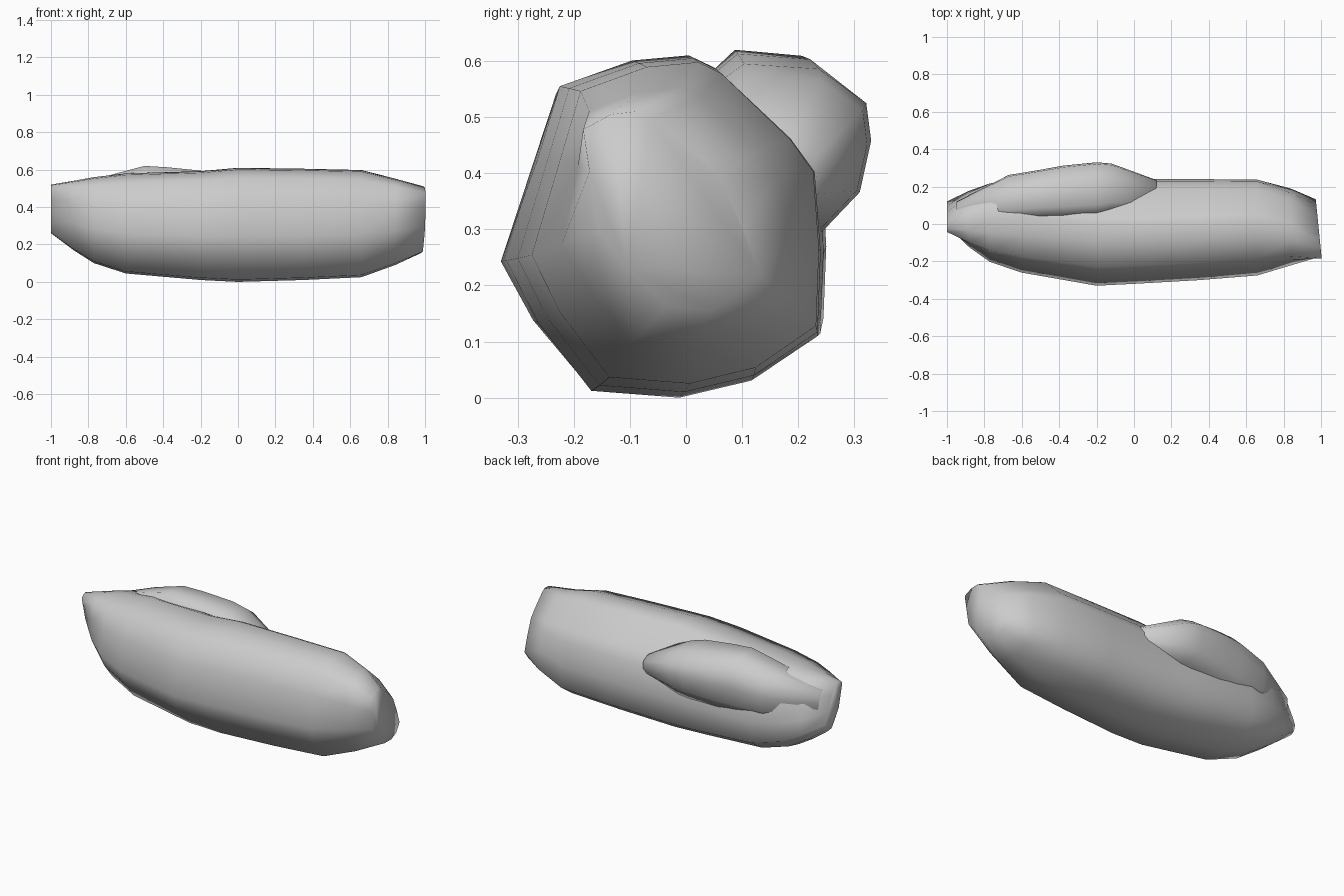
import bpy, bmesh

grey = bpy.data.materials.new("stone grey")
grey.diffuse_color = (0.6, 0.6, 0.6, 1)


def loft(name, profile, sections):
    """Loft a unit profile through sections (x, y0, y1, z0, z1, fill, skew, tilt).
    fill squares off the upper back corner, skew leans the top forward, tilt slants x by y."""
    bm = bmesh.new()
    rings = []
    for x, y0, y1, z0, z1, fill, skew, tilt in sections:
        ring = []
        for u, v in profile:
            if u > 0.6 and v > 0.5:
                u, v = u + fill * (1 - u) * 0.5, v + fill * (1 - v) * 0.5
            y = y0 + (y1 - y0) * u + skew * (0.5 - v)
            ring.append(bm.verts.new((x + tilt * y, y, z0 + (z1 - z0) * v)))
        rings.append(ring)
    n = len(profile)
    for a, b in zip(rings, rings[1:]):
        for i in range(n):
            j = (i + 1) % n
            bm.faces.new((a[i], a[j], b[j], b[i]))
    bm.faces.new(rings[0])
    bm.faces.new(rings[-1])
    bmesh.ops.recalc_face_normals(bm, faces=bm.faces)
    for f in bm.faces:
        f.smooth = True
    me = bpy.data.meshes.new(name)
    bm.to_mesh(me)
    bm.free()
    me.materials.append(grey)
    ob = bpy.data.objects.new(name, me)
    bpy.context.collection.objects.link(ob)
    return ob


# Main rock body: rounded profile with a bevelled upper back corner
body_profile = [(0.17, 0.91), (0.40, 0.985), (0.58, 1.0), (0.66, 0.965),
                (0.90, 0.76), (0.98, 0.66), (1.0, 0.42), (0.99, 0.18),
                (0.78, 0.05), (0.55, 0.0), (0.27, 0.02),
                (0.10, 0.22), (0.0, 0.40), (0.10, 0.70)]
loft("rock_body", body_profile, [
    (-1.0, -0.02, 0.09, 0.26, 0.52, 0.5, 0.10, 0),
    (-0.88, -0.13, 0.165, 0.17, 0.54, 0.6, 0.05, 0),
    (-0.77, -0.205, 0.215, 0.10, 0.56, 0.6, 0.02, 0),
    (-0.60, -0.26, 0.25, 0.045, 0.58, 0.3, 0, 0),
    (-0.20, -0.33, 0.245, 0.01, 0.592, 0, 0, 0),
    (0.0, -0.32, 0.24, 0.0, 0.61, 0, 0, 0),
    (0.35, -0.30, 0.24, 0.01, 0.605, 0, 0, 0),
    (0.66, -0.275, 0.237, 0.025, 0.598, 0, 0, 0),
    (0.84, -0.225, 0.18, 0.09, 0.552, 0, 0.04, 0),
    (0.985, -0.17, 0.09, 0.155, 0.51, 0, 0.14, -0.1),
])

# Raised lobe on the upper back, left half, blending into the narrow end
lobe_profile = [(0.0, 0.85), (0.22, 1.0), (0.68, 0.97), (0.97, 0.77),
                (1.0, 0.55), (0.93, 0.25), (0.68, 0.0), (0.0, 0.2)]
loft("rock_lobe", lobe_profile, [
    (-0.95, 0.02, 0.12, 0.33, 0.49, 0, 0, 0),
    (-0.67, 0.02, 0.262, 0.27, 0.575, 0, 0, 0),
    (-0.50, 0.03, 0.29, 0.26, 0.62, 0, 0, 0),
    (-0.38, 0.03, 0.312, 0.27, 0.613, 0, 0, 0),
    (-0.20, 0.04, 0.33, 0.29, 0.595, 0, 0, 0),
    (-0.12, 0.06, 0.323, 0.30, 0.575, 0, 0, 0),
    (0.12, 0.08, 0.235, 0.33, 0.46, 0, 0, 0),
])
